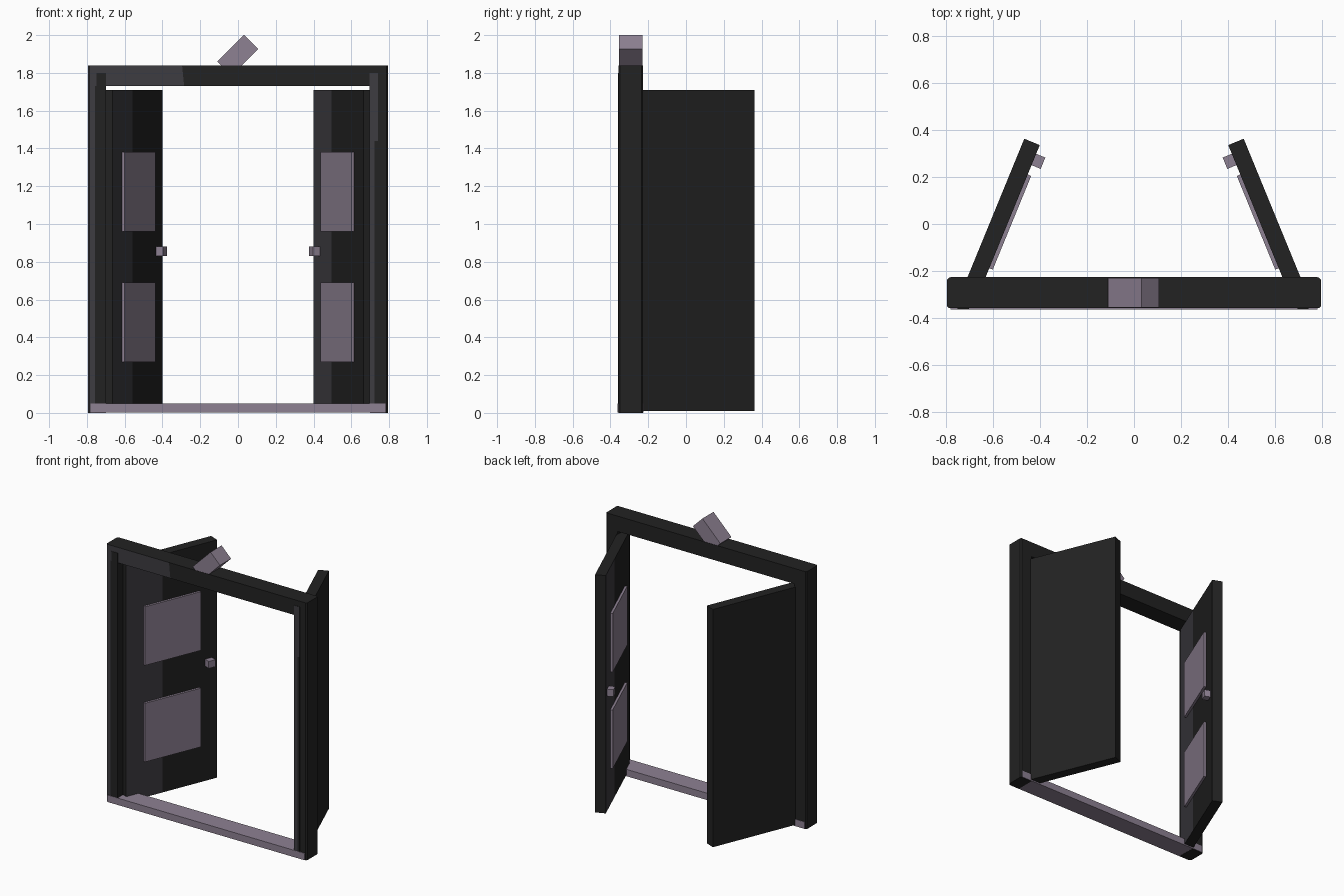
import bpy, bmesh, math
from mathutils import Matrix, Vector

if "Cube" in bpy.data.objects:
    bpy.data.objects.remove(bpy.data.objects["Cube"])


def material(name, col):
    m = bpy.data.materials.new(name)
    m.diffuse_color = (*col, 1)
    m.use_nodes = True
    m.node_tree.nodes["Principled BSDF"].inputs["Base Color"].default_value = m.diffuse_color
    return m


DARK = material("charcoal", (0.016, 0.016, 0.016))
LIGHT = material("slate_grey", (0.047, 0.045, 0.053))
MAUVE = material("dusty_mauve", (0.27, 0.22, 0.29))


def box(name, lo, hi, mats, place=None, cuts=(), rule=None, bevel=None):
    """Box between two corners; optional cut planes, face colour rule, edge bevel, placement."""
    bm = bmesh.new()
    bmesh.ops.create_cube(bm, size=1)
    for v in bm.verts:
        v.co = Vector([l + (c + 0.5) * (h - l) for l, h, c in zip(lo, hi, v.co)])
    if bevel:
        edges = [e for e in bm.edges if bevel(e)]
        bmesh.ops.bevel(bm, geom=edges, offset=0.008, segments=1, affect='EDGES')
    for co, no in cuts:
        bmesh.ops.bisect_plane(bm, geom=bm.verts[:] + bm.edges[:] + bm.faces[:],
                               plane_co=co, plane_no=no)
    bm.normal_update()
    if rule:
        for f in bm.faces:
            f.material_index = int(rule(f.calc_center_median(), f.normal))
    if place:
        for v in bm.verts:
            v.co = place(v.co)
    bmesh.ops.recalc_face_normals(bm, faces=bm.faces[:])
    me = bpy.data.meshes.new(name)
    bm.to_mesh(me)
    bm.free()
    for m in mats:
        me.materials.append(m)
    ob = bpy.data.objects.new(name, me)
    bpy.context.collection.objects.link(ob)
    return ob


def outer_upright(e):
    a, b = e.verts
    return abs(a.co.z - b.co.z) > 0.01 and abs(a.co.x) > 0.78 and abs(b.co.x) > 0.78


Y0, Y1 = -0.357, -0.228
AX = Vector((1, 0, 0))

# door frame: lintel with a lighter front on the left, and two jambs
box("lintel", (-0.793, Y0, 1.73), (0.793, Y1, 1.84), [DARK, LIGHT],
    cuts=[((-0.29, 0, 1.78), (1, 0, 0.1))],
    rule=lambda c, n: n.y < -0.5 and c.x < -0.29, bevel=outer_upright)
box("left_jamb", (-0.793, Y0, 0), (-0.70, Y1, 1.73), [DARK, LIGHT],
    cuts=[((-0.757, 0, 0), AX)],
    rule=lambda c, n: n.y < -0.5 and c.x < -0.757, bevel=outer_upright)
box("right_jamb", (0.70, Y0, 0), (0.793, Y1, 1.73), [DARK], bevel=outer_upright)

# thin trim strips on the front of the jambs
box("left_trim", (-0.75, Y0 - 0.003, 0.05), (-0.70, Y0 + 0.001, 1.80), [DARK])
box("right_trim", (0.695, Y0 - 0.003, 0.05), (0.74, Y0 + 0.001, 1.80), [DARK, LIGHT],
    cuts=[((0.722, 0, 0), AX), ((0, 0, 1.44), (0, 0, 1))],
    rule=lambda c, n: n.y < -0.5 and (c.x < 0.722 or c.z > 1.44))

# threshold
box("threshold", (-0.78, -0.362, 0.001), (0.78, Y1 + 0.003, 0.05), [MAUVE])

# tilted block on top of the frame
tilt = Matrix.Translation((-0.002, 0, 1.893)) @ Matrix.Rotation(math.radians(-45), 4, 'Y')
box("top_block", (-0.10, Y0 + 0.002, -0.053), (0.10, Y1 - 0.002, 0.053), [MAUVE],
    place=lambda p: tilt @ p)

# doors: x = distance from free edge, y = depth outward from the inner face
ANG = math.radians(22.3)
S, C = math.sin(ANG), math.cos(ANG)
for side, s in (("left", -1), ("right", 1)):
    def swing(p, s=s):
        return Vector((s * (0.40 + p.x * S + p.y * C), 0.335 - p.x * C + p.y * S, p.z))

    split = 0.42 if s < 0 else 0.25
    box(side + "_door", (0, 0, 0.01), (0.70, 0.071, 1.71), [DARK, LIGHT], swing,
        cuts=[((split, 0, 0), AX)],
        rule=lambda c, n: n.y < -0.5 and (c.x > split if s < 0 else c.x < split))
    for label, z in (("lower", 0.27), ("upper", 0.96)):
        box(f"{side}_{label}_panel", (0.135, -0.016, z), (0.565, 0.005, z + 0.42),
            [MAUVE], swing)
    box(side + "_knob", (0.04, -0.042, 0.83), (0.092, 0.005, 0.88), [MAUVE], swing)
